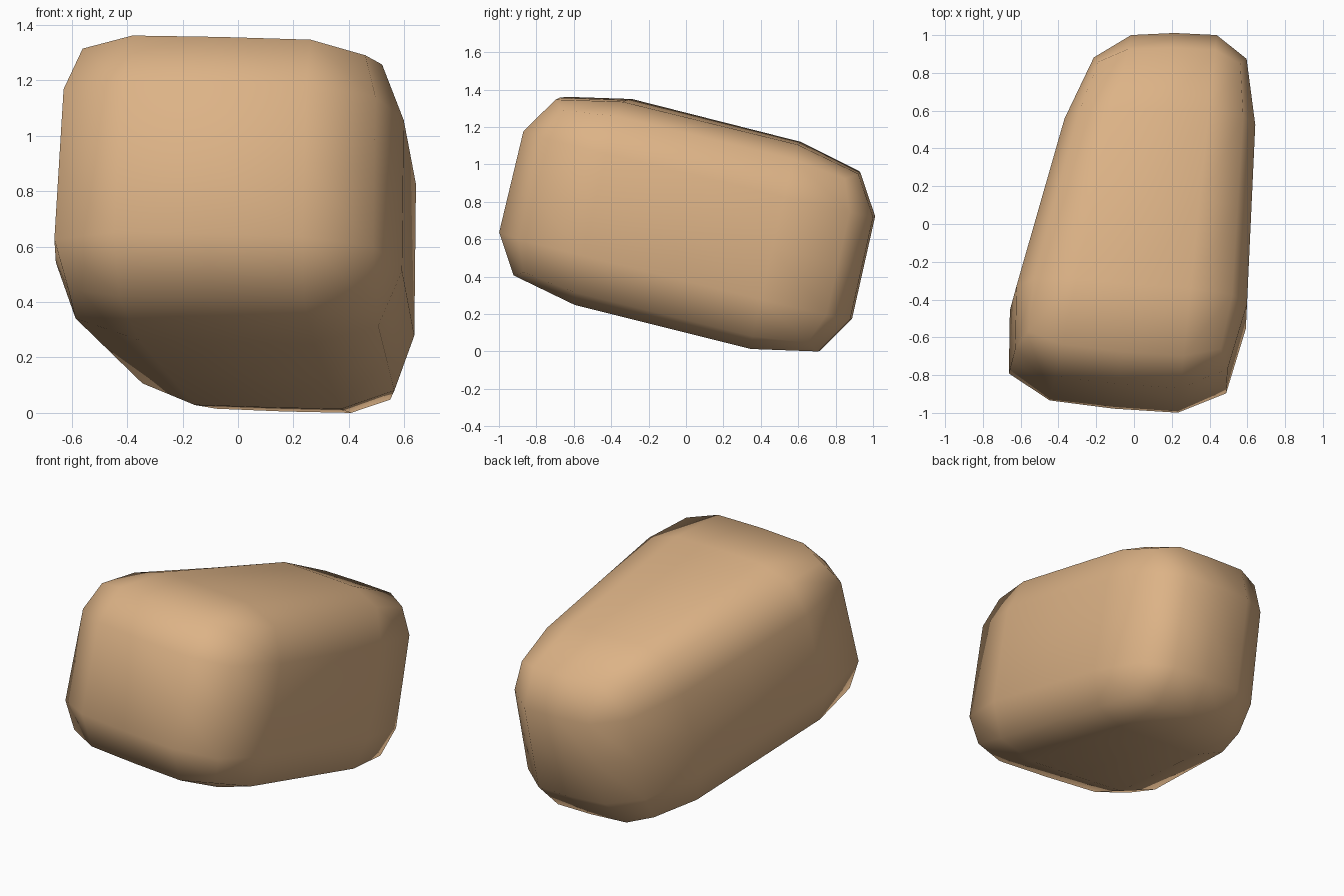
import bpy, bmesh

if "Cube" in bpy.data.objects:
    bpy.data.objects.remove(bpy.data.objects["Cube"])

# Tilted box seen from the side: (y, z) of its four corners, before rounding
FRONT_TOP, FRONT_LOW = (-0.804, 1.454), (-1.064, 0.371)
BACK_TOP, BACK_LOW = (1.062, 0.997), (0.815, -0.099)


def lerp(a, b, t):
    return a + (b - a) * t


def round_off(p):
    """Pull in edges and corners of the gridded cube."""
    on_face = sum(abs(c) > 0.99 for c in p)
    pull = {1: 1.0, 2: 0.867, 3: 0.8}[on_face]
    return [c * pull if abs(c) > 0.99 else c for c in p]


def warp(p):
    """Map the rounded cube (u across, v along, w up) to the tapered, tilted stone."""
    u, v, w = round_off(p)
    if abs(u) < 0.01:
        v *= 1.012                       # slight bulge on the end faces
    s, t = (v + 1) / 2, (w + 1) / 2
    y, z = (lerp(lerp(FRONT_LOW[i], BACK_LOW[i], s),
                 lerp(FRONT_TOP[i], BACK_TOP[i], s), t) for i in (0, 1))
    left = -0.785 + 0.272 * (y + 1)      # strongly tapered left side
    right = 0.57 + 0.047 * (y + 1)       # nearly straight right side
    x = lerp(left, right, (u + 1) / 2)
    y += 0.065 * (0.5 - u) * (1 - s)     # front face turned a little
    z -= 0.015 * u                       # slight roll
    return x, y, z


# Stone: cube with a 4 x 4 grid on each side, rounded and warped
bm = bmesh.new()
bmesh.ops.create_cube(bm, size=2)
bmesh.ops.subdivide_edges(bm, edges=bm.edges[:], cuts=3, use_grid_fill=True)
for vert in bm.verts:
    vert.co = warp(vert.co)
low = min(vert.co.z for vert in bm.verts)
for vert in bm.verts:
    vert.co.z -= low
for face in bm.faces:
    face.smooth = True
bmesh.ops.recalc_face_normals(bm, faces=bm.faces[:])

mesh = bpy.data.meshes.new("stone")
bm.to_mesh(mesh)
bm.free()
stone = bpy.data.objects.new("stone", mesh)
bpy.context.collection.objects.link(stone)

mat = bpy.data.materials.new("tan_stone")
mat.diffuse_color = (0.72, 0.45, 0.24, 1)
mat.use_nodes = True
mat.node_tree.nodes["Principled BSDF"].inputs["Base Color"].default_value = mat.diffuse_color
mesh.materials.append(mat)
